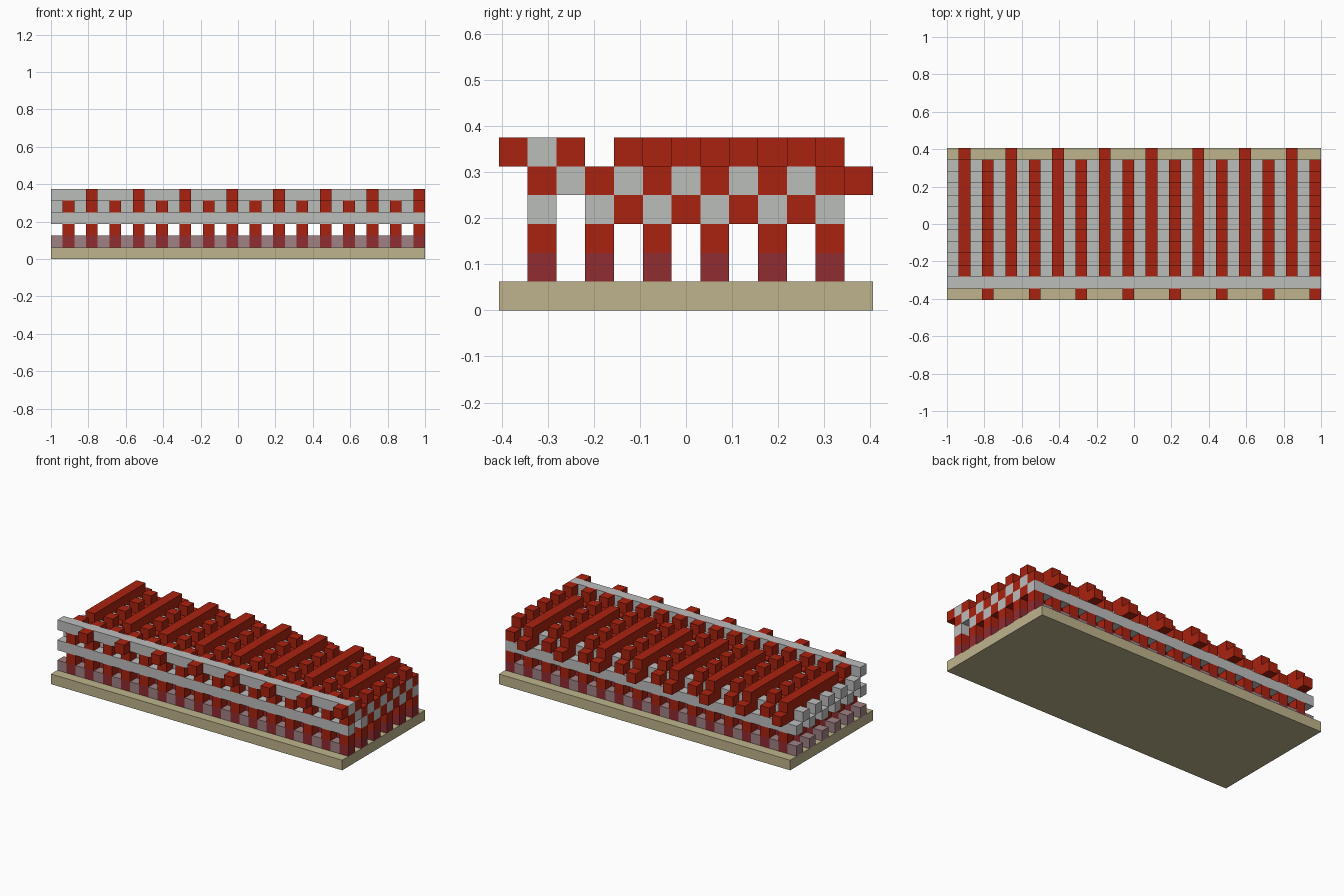
import bpy
import bmesh
from mathutils import Matrix, Vector

cube = bpy.data.objects.get("Cube")
if cube:
    bpy.data.objects.remove(cube, do_unlink=True)

CELL = 1 / 16
NX, NY = 32, 13          # cells along the length and the depth


def material(name, rgb):
    m = bpy.data.materials.new(name)
    m.use_nodes = True
    m.diffuse_color = (*rgb, 1)
    m.node_tree.nodes["Principled BSDF"].inputs["Base Color"].default_value = (*rgb, 1)
    return m


RED = material("red thread", (0.40, 0.016, 0.005))
DARK_RED = material("dark red thread", (0.28, 0.025, 0.031))
GREY = material("grey thread", (0.50, 0.51, 0.50))
MAUVE = material("mauve thread", (0.35, 0.22, 0.23))
TAN = material("tan base", (0.515, 0.456, 0.262))


def blocks(name, mat, boxes):
    """One object of boxes, each given as cell (i, j, k) and a size in cells."""
    bm = bmesh.new()
    for start, size in boxes:
        centre = Vector(start) + Vector(size) / 2 - Vector((NX / 2, NY / 2, 0))
        bmesh.ops.create_cube(
            bm, size=1,
            matrix=Matrix.Translation(centre * CELL) @ Matrix.Diagonal((*(Vector(size) * CELL), 1)))
    mesh = bpy.data.meshes.new(name)
    bm.to_mesh(mesh)
    bm.free()
    mesh.materials.append(mat)
    obj = bpy.data.objects.new(name, mesh)
    bpy.context.collection.objects.link(obj)
    return obj


ONE = (1, 1, 1)
ROW = (NX, 1, 1)
odd_i = range(1, NX, 2)
even_i = range(0, NX, 2)
odd_j = range(1, NY - 1, 2)
long_i = range(1, NX, 4)      # warps with a long float on top
short_i = range(3, NX, 4)     # warps with separate bumps on top

# Base slab
blocks("base_slab", TAN, [((0, 0, 0), (NX, NY, 1))])

# Bottom rows, alternating between post feet and filler cells
blocks("bottom_row_fillers", MAUVE, [((i, j, 1), ONE) for i in even_i for j in odd_j])
blocks("post_feet", DARK_RED, [((i, j, 1), ONE) for i in odd_i for j in odd_j])
blocks("posts", RED, [((i, j, 2), ONE) for i in odd_i for j in odd_j])

# Grey cross threads
blocks("lower_cross_threads", GREY, [((0, j, 3), ROW) for j in odd_j])
blocks("upper_cross_threads", GREY, [((0, j, 4), ROW) for j in range(2, 11, 2)])
blocks("front_top_thread", GREY, [((0, 1, 5), ROW)])

# Red cells woven between the cross threads
blocks("lower_warp_cells", RED, [((i, j, 3), ONE) for i in odd_i for j in range(4, 11, 2)])
blocks("upper_warp_cells", RED, [((i, j, 4), ONE) for i in odd_i for j in odd_j])

# Red top threads: a front bump on all, then long floats or single bumps
blocks("front_bumps", RED, [((i, 2, 5), ONE) for i in odd_i])
blocks("long_floats", RED, [((i, 4, 5), (1, 8, 1)) for i in long_i])
blocks("short_bumps", RED, [((i, j, 5), ONE) for i in short_i for j in range(4, 11, 2)])

# Loose thread ends at the back and the front
blocks("back_ends", RED, [((i, 12, 4), ONE) for i in long_i])
blocks("front_ends", RED, [((i, 0, 5), ONE) for i in short_i])
